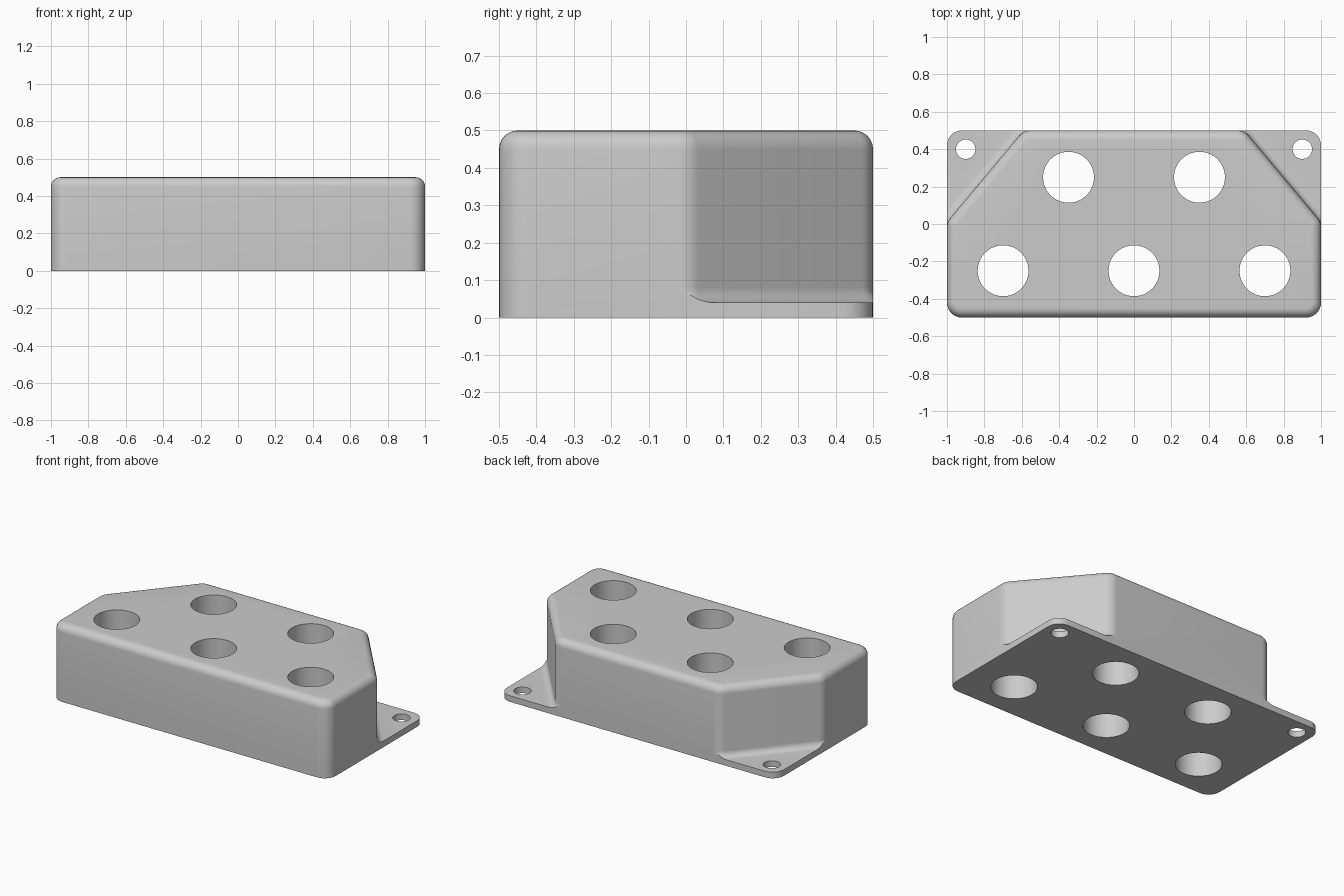
import bpy, bmesh, math
from mathutils import Vector

if "Cube" in bpy.data.objects:
    bpy.data.objects.remove(bpy.data.objects["Cube"], do_unlink=True)

RADIUS = 0.08   # corner radius seen from above
EDGE = 0.05     # rounding of the top rim
FILLET = 0.04   # concave blend between ears and walls
PLATE = 0.04    # thickness of the mounting ears
HEIGHT = 0.5

grey = bpy.data.materials.new("plain_grey")
grey.use_nodes = True
colour = (0.6, 0.6, 0.6, 1)
grey.diffuse_color = colour
grey.node_tree.nodes["Principled BSDF"].inputs["Base Color"].default_value = colour


def ring(corners, offset, steps=8):
    """Counter-clockwise outline with rounded corners, pushed out by offset."""
    points = []
    for i, corner in enumerate(corners):
        p = Vector(corner)
        d_in = (p - Vector(corners[i - 1])).normalized()
        d_out = (Vector(corners[(i + 1) % len(corners)]) - p).normalized()
        n_in, n_out = Vector((d_in.y, -d_in.x)), Vector((d_out.y, -d_out.x))
        turn = math.acos(n_in.dot(n_out))
        centre = p - (n_in + n_out).normalized() * RADIUS / math.cos(turn / 2)
        start = math.atan2(n_in.y, n_in.x)
        for k in range(steps + 1):
            a = start + turn * k / steps
            points.append(centre + (RADIUS + offset) * Vector((math.cos(a), math.sin(a))))
    return points


def loft(name, corners, levels):
    """Closed solid through (offset, height) levels of one outline."""
    bm = bmesh.new()
    rings = [[bm.verts.new((p.x, p.y, z)) for p in ring(corners, d)] for d, z in levels]
    for low, high in zip(rings, rings[1:]):
        for i in range(len(low)):
            j = (i + 1) % len(low)
            bm.faces.new((low[i], low[j], high[j], high[i]))
    bm.faces.new(rings[0][::-1])
    bm.faces.new(rings[-1])
    mesh = bpy.data.meshes.new(name)
    bm.to_mesh(mesh)
    bm.free()
    mesh.materials.append(grey)
    obj = bpy.data.objects.new(name, mesh)
    bpy.context.collection.objects.link(obj)
    return obj


def combine(target, other, operation):
    """Apply a boolean and discard the helper."""
    other.hide_render = True
    mod = target.modifiers.new(operation.lower(), "BOOLEAN")
    mod.operation, mod.object, mod.solver = operation, other, "EXACT"
    bpy.context.view_layer.objects.active = target
    bpy.ops.object.modifier_apply(modifier=mod.name)
    bpy.data.objects.remove(other, do_unlink=True)


rectangle = [(-1, -0.5), (1, -0.5), (1, 0.5), (-1, 0.5)]
hexagon = [(-1, -0.5), (1, -0.5), (1, 0.01), (0.59, 0.5), (-0.59, 0.5), (-1, 0.01)]
quarter = [k / 6 * math.pi / 2 for k in range(7)]

# Main block with a rounded top rim
rim = [(EDGE * (math.cos(a) - 1), HEIGHT + EDGE * (math.sin(a) - 1)) for a in quarter]
block = loft("holder_block", hexagon, [(0, 0)] + rim)

# Concave fillet, trimmed to the base outline
cove = [(FILLET * (1 - math.sin(a)), PLATE + FILLET * (1 - math.cos(a))) for a in quarter]
skirt = loft("ear_fillet", hexagon, [(FILLET, PLATE / 2)] + cove + [(-0.01, PLATE + FILLET)])
combine(skirt, loft("trim_helper", rectangle, [(0, -0.1), (0, 0.3)]), "INTERSECT")

# Base plate that forms the two back ears
plate = loft("base_plate", rectangle, [(0, 0), (0, PLATE)])
combine(block, plate, "UNION")
combine(block, skirt, "UNION")

# Five wide sockets and two screw holes, all right through
sockets = [(-0.7, -0.25), (0, -0.25), (0.7, -0.25), (-0.35, 0.25), (0.35, 0.25)]
holes = [(p, 0.136) for p in sockets] + [((s * 0.9, 0.4), 0.052) for s in (-1, 1)]
for (x, y), radius in holes:
    bpy.ops.mesh.primitive_cylinder_add(vertices=64, radius=radius, depth=2, location=(x, y, 0))
    cutter = bpy.context.object
    cutter.name = "hole_cutter"
    cutter.data.materials.append(grey)
    combine(block, cutter, "DIFFERENCE")

bpy.ops.object.select_all(action="DESELECT")
block.select_set(True)
bpy.context.view_layer.objects.active = block
bpy.ops.object.shade_smooth_by_angle(angle=math.radians(30))
